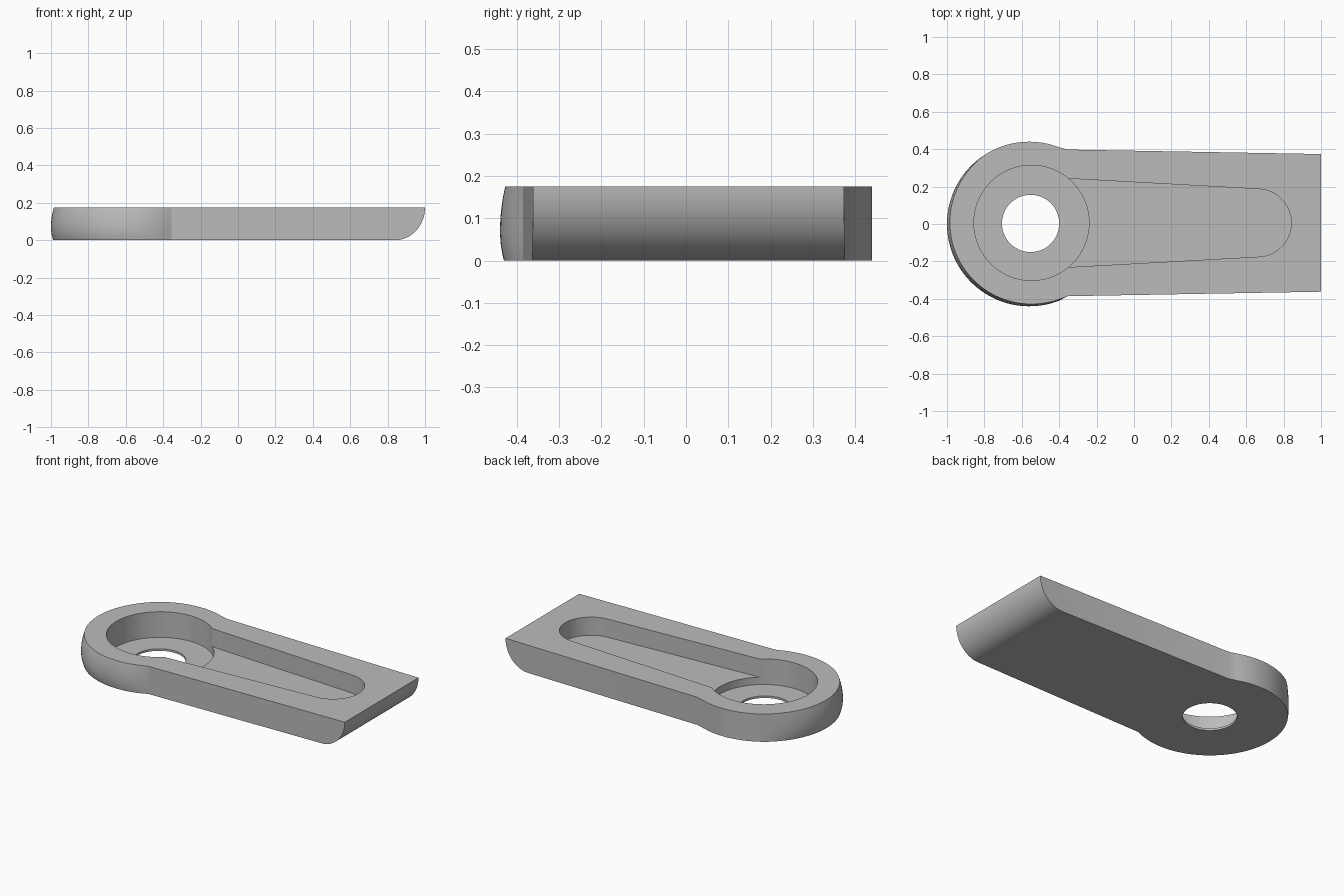
import bpy, bmesh
from math import radians, cos, sin, pi

if "Cube" in bpy.data.objects:
    bpy.data.objects.remove(bpy.data.objects["Cube"], do_unlink=True)

HEIGHT = 0.175
MID_Y = 0.006

grey = bpy.data.materials.new("plain grey")
grey.use_nodes = True
colour = (0.5, 0.5, 0.5, 1)
grey.diffuse_color = colour
grey.node_tree.nodes["Principled BSDF"].inputs["Base Color"].default_value = colour


def loft(name, layers):
    """Skin a stack of closed outlines and cap both ends."""
    bm = bmesh.new()
    rings = [[bm.verts.new(p) for p in layer] for layer in layers]
    n = len(rings[0])
    for low, high in zip(rings, rings[1:]):
        for i in range(n):
            j = (i + 1) % n
            bm.faces.new((low[i], low[j], high[j], high[i]))
    bm.faces.new(rings[0][::-1])
    bm.faces.new(rings[-1])
    bmesh.ops.recalc_face_normals(bm, faces=bm.faces)
    mesh = bpy.data.meshes.new(name)
    bm.to_mesh(mesh)
    bm.free()
    mesh.materials.append(grey)
    obj = bpy.data.objects.new(name, mesh)
    bpy.context.collection.objects.link(obj)
    return obj


def prism(name, outline, bottom, top):
    return loft(name, [[(x, y, z) for x, y in outline] for z in (bottom, top)])


def arc(cx, cy, radius, start, end, steps):
    angles = [radians(start + (end - start) * i / steps) for i in range(steps + 1)]
    return [(cx + radius * cos(a), cy + radius * sin(a)) for a in angles]


def plate_layer(t):
    """Outline of the plate at one height; the tip curls under, the head bulges."""
    z = HEIGHT * (1 - cos(t))
    tip = 0.84 + 0.16 * sin(t)
    rise = (z - 0.07) / 0.105
    inset = (0.018 if rise > 0 else 0.03) * rise ** 2
    points = []
    for i in range(73):
        a = radians(69 + 222 * i / 72)
        r = 0.44 - inset * max(0, cos(a - radians(215))) ** 0.7
        points.append((-0.56 + r * cos(a), r * sin(a), z))
    half = 0.368 + 0.024 * (1 - tip) / 1.36
    points += [(-0.355, MID_Y - 0.392, z), (tip, MID_Y - half, z),
               (tip, MID_Y + half, z), (-0.355, MID_Y + 0.392, z)]
    return points


# Main plate with round head and curled tip
plate = loft("plate", [plate_layer(pi / 2 * i / 16) for i in range(17)])

# Recesses: round pocket, tapered slot, through hole
slot = [(-0.555, MID_Y + 0.248), (-0.555, MID_Y - 0.248)]
slot += arc(0.66, MID_Y, 0.181, -87, 87, 32)
cutters = [
    prism("slot_cutter", slot, 0.06, 0.3),
    prism("pocket_cutter", arc(-0.548, MID_Y, 0.308, 0, 355, 71), 0.013, 0.31),
    prism("hole_cutter", arc(-0.553, 0.003, 0.153, 0, 354, 59), -0.1, 0.32),
]
bpy.context.view_layer.objects.active = plate
plate.select_set(True)
for cutter in cutters:
    cut = plate.modifiers.new(cutter.name, "BOOLEAN")
    cut.operation = "DIFFERENCE"
    cut.solver = "EXACT"
    cut.object = cutter
    bpy.ops.object.modifier_apply(modifier=cut.name)
    bpy.data.objects.remove(cutter, do_unlink=True)

bpy.ops.object.shade_smooth_by_angle(angle=radians(20))
